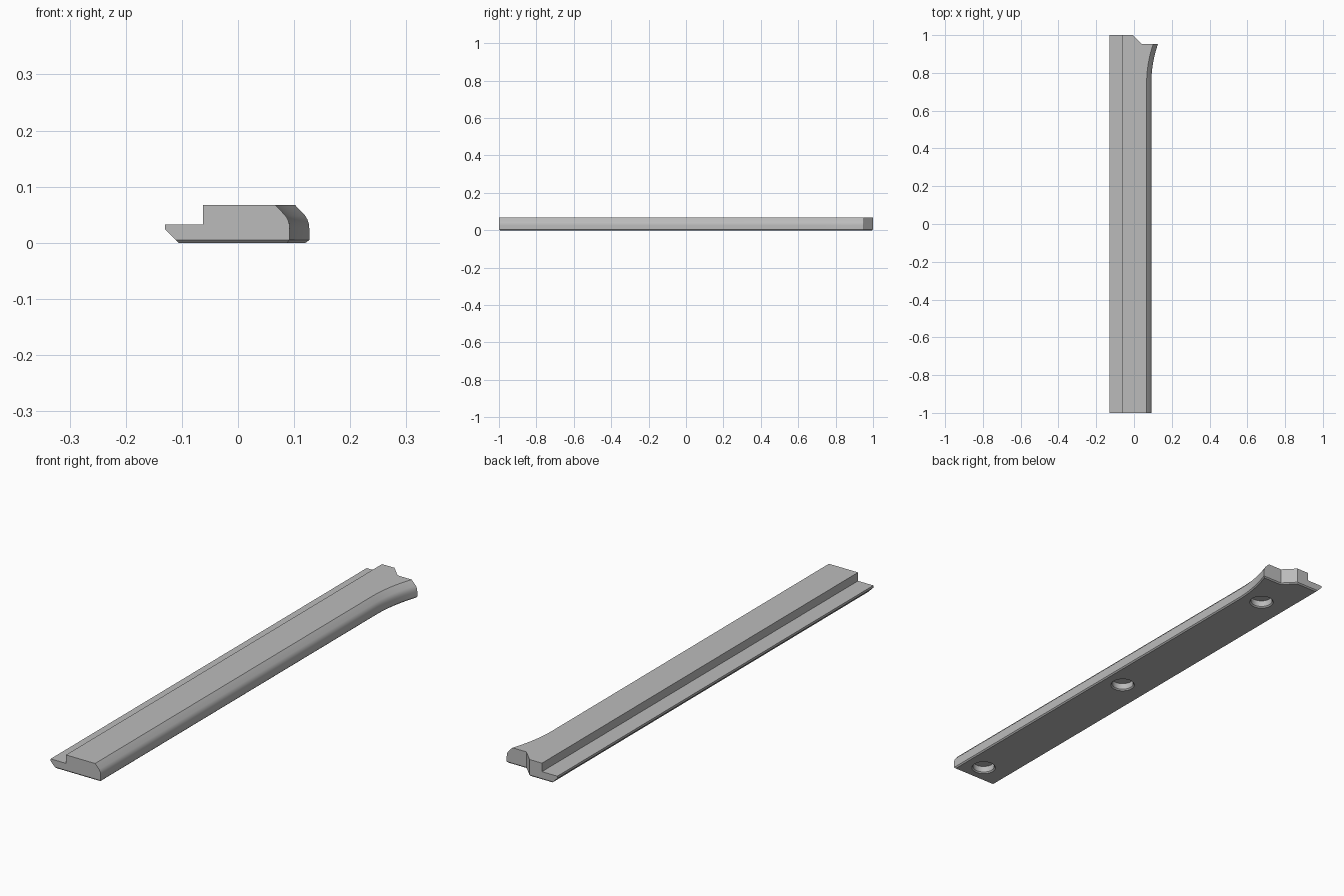
import bpy, bmesh, math

if "Cube" in bpy.data.objects:
    bpy.data.objects.remove(bpy.data.objects["Cube"])

grey = bpy.data.materials.new("plain grey")
grey.use_nodes = True
colour = (0.5, 0.5, 0.5, 1)
grey.diffuse_color = colour
grey.node_tree.nodes["Principled BSDF"].inputs["Base Color"].default_value = colour

BEVEL = 0.005


def loft(name, rings):
    """Skin a list of closed rings and cap both ends."""
    bm = bmesh.new()
    loops = [[bm.verts.new(p) for p in ring] for ring in rings]
    n = len(loops[0])
    for a, b in zip(loops, loops[1:]):
        for i in range(n):
            j = (i + 1) % n
            bm.faces.new((a[i], a[j], b[j], b[i]))
    bm.faces.new(loops[0])
    bm.faces.new(loops[-1])
    bmesh.ops.remove_doubles(bm, verts=bm.verts, dist=1e-5)
    bmesh.ops.recalc_face_normals(bm, faces=bm.faces)
    mesh = bpy.data.meshes.new(name)
    bm.to_mesh(mesh)
    bm.free()
    mesh.materials.append(grey)
    obj = bpy.data.objects.new(name, mesh)
    bpy.context.collection.objects.link(obj)
    return obj


# Cross-section: rounded outer side, stepped and undercut inner side
def section(y, end=False):
    flare = 0.035 * (max(0, y - 0.75) / 0.203) ** 2
    low = BEVEL if end else 0
    outer = [(0.087 + low, low), (0.092, BEVEL), (0.092, 0.026)]
    outer += [(0.0913, 0.034), (0.089, 0.041), (0.085, 0.048), (0.067, 0.067)]
    inner = [(-0.062, 0.067), (-0.062, 0.033), (-0.13, 0.033),
             (-0.13, 0.024), (-0.106 - low, low)]
    return [(x + flare, y, z) for x, z in outer] + [(x, y, z) for x, z in inner]


steps = 12
rings = [section(-1, True), section(-1 + BEVEL)]
rings += [section(0.75 + (0.25 - BEVEL) * i / steps) for i in range(steps + 1)]
rings.append(section(1, True))
strip = loft("trim_strip", rings)


# Angled notch at the flared end, opening out along the bottom edge
def notch_ring(z, grow):
    slope = math.sqrt(2) * grow
    return [(-0.057 - slope, 1.05, z), (0.04 - (slope - grow), 0.953 - grow, z),
            (0.3, 0.953 - grow, z), (0.3, 1.05, z)]


cutters = [loft("notch_cutter", [notch_ring(-0.005, 2 * BEVEL),
                                 notch_ring(BEVEL, 0), notch_ring(0.1, 0)])]


# Three blind fixing holes with bevelled rims underneath
def circle(y, r, z, sides=40):
    return [(0.006 + r * math.cos(math.tau * i / sides),
             y + r * math.sin(math.tau * i / sides), z) for i in range(sides)]


for y in (-0.92, -0.063, 0.793):
    cutters.append(loft("hole_cutter", [circle(y, 0.052, -0.005),
                                        circle(y, 0.042, BEVEL),
                                        circle(y, 0.042, 0.03)]))

bpy.ops.object.select_all(action='DESELECT')
strip.select_set(True)
bpy.context.view_layer.objects.active = strip
for cutter in cutters:
    cutter.hide_render = True
    cut = strip.modifiers.new("cut", 'BOOLEAN')
    cut.operation = 'DIFFERENCE'
    cut.solver = 'EXACT'
    cut.object = cutter
    bpy.ops.object.modifier_apply(modifier=cut.name)
    bpy.data.objects.remove(cutter)

bpy.ops.object.shade_smooth_by_angle(angle=math.radians(30))
